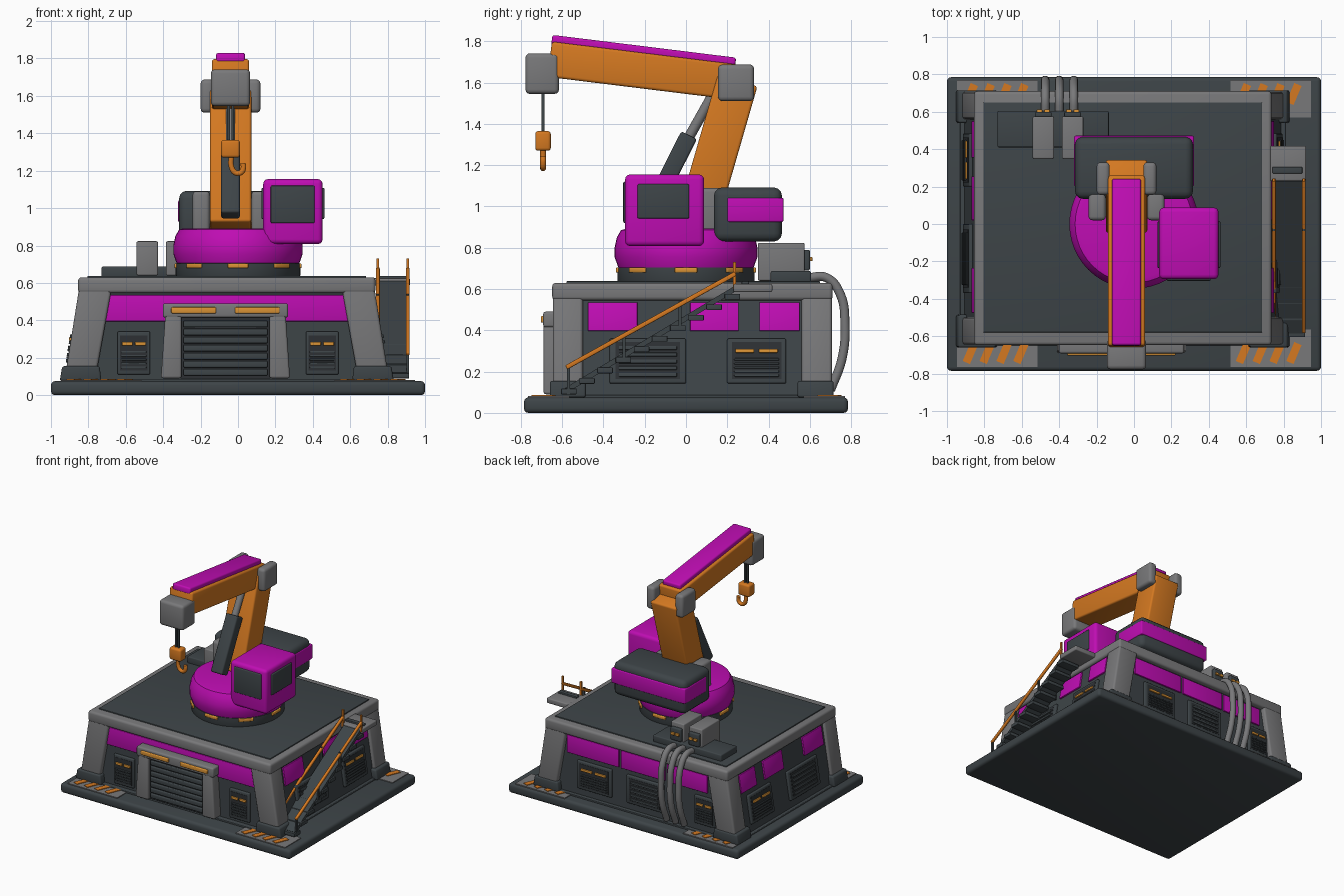
import bpy, bmesh, math
from mathutils import Matrix, Vector

cube = bpy.data.objects.get("Cube")
if cube:
    bpy.data.objects.remove(cube, do_unlink=True)


def material(name, r, g, b):
    m = bpy.data.materials.new(name)
    m.use_nodes = True
    m.diffuse_color = (r, g, b, 1)
    m.node_tree.nodes["Principled BSDF"].inputs["Base Color"].default_value = (r, g, b, 1)
    return m


DARK = material("dark slate", 0.047, 0.058, 0.064)
BLACK = material("vent charcoal", 0.026, 0.030, 0.034)
GREY = material("mid grey", 0.19, 0.19, 0.195)
MAGENTA = material("magenta", 0.52, 0.004, 0.45)
ORANGE = material("orange", 0.66, 0.19, 0.015)
AMBER = material("amber light", 0.70, 0.29, 0.035)
CX, CY = -0.06, 0.03          # centre of the building on its slab


def finish(name, bm, mat, matrix=None):
    bmesh.ops.recalc_face_normals(bm, faces=bm.faces)
    me = bpy.data.meshes.new(name)
    bm.to_mesh(me)
    bm.free()
    me.materials.append(mat)
    ob = bpy.data.objects.new(name, me)
    bpy.context.collection.objects.link(ob)
    if matrix:
        ob.matrix_world = matrix
    return ob


def boxes(name, parts, mat, bevel=0.0, matrix=None):
    """One object from boxes given as (x0, x1, y0, y1, z0, z1)."""
    bm = bmesh.new()
    for x0, x1, y0, y1, z0, z1 in parts:
        m = Matrix.Translation(((x0 + x1) / 2, (y0 + y1) / 2, (z0 + z1) / 2))
        bmesh.ops.create_cube(bm, size=1, matrix=m @ Matrix.Diagonal((x1 - x0, y1 - y0, z1 - z0, 1)))
    if bevel:
        bmesh.ops.bevel(bm, geom=bm.edges[:], offset=bevel, segments=3, profile=0.5, affect='EDGES')
    return finish(name, bm, mat, matrix)


def box(name, x0, x1, y0, y1, z0, z1, mat, bevel=0.0):
    return boxes(name, [(x0, x1, y0, y1, z0, z1)], mat, bevel)


def tapered(name, bottom, top, y0, y1, z0, z1, mat, bevel=0.0):
    """Block whose x range changes from bottom to top."""
    bm = bmesh.new()
    outline = [(bottom[0], z0), (bottom[1], z0), (top[1], z1), (top[0], z1)]
    face = bm.faces.new([bm.verts.new((x, y0, z)) for x, z in outline])
    ext = bmesh.ops.extrude_face_region(bm, geom=[face])
    bmesh.ops.translate(bm, vec=(0, y1 - y0, 0), verts=[v for v in ext["geom"] if isinstance(v, bmesh.types.BMVert)])
    if bevel:
        bmesh.ops.bevel(bm, geom=bm.edges[:], offset=bevel, segments=3, profile=0.5, affect='EDGES')
    return finish(name, bm, mat)


def beam(name, x, p0, p1, wx, wd, mat, bevel=0.0):
    """Box running between two (y, z) points."""
    dy, dz = p1[0] - p0[0], p1[1] - p0[1]
    h = math.hypot(dy, dz) / 2
    m = Matrix.Translation((x, (p0[0] + p1[0]) / 2, (p0[1] + p1[1]) / 2)) @ Matrix.Rotation(math.atan2(-dy, dz), 4, 'X')
    return boxes(name, [(-wx / 2, wx / 2, -wd / 2, wd / 2, -h, h)], mat, bevel, m)


def lathe(name, profile, mat, matrix=None, steps=48):
    bm = bmesh.new()
    vs = [bm.verts.new((r, 0, z)) for r, z in profile]
    es = [bm.edges.new(p) for p in zip(vs, vs[1:])]
    bmesh.ops.spin(bm, geom=vs + es, cent=(0, 0, 0), axis=(0, 0, 1), angle=2 * math.pi, steps=steps)
    bmesh.ops.remove_doubles(bm, verts=bm.verts, dist=0.0005)
    return finish(name, bm, mat, matrix)


def tube(name, points, radius, mat):
    cu = bpy.data.curves.new(name, 'CURVE')
    cu.dimensions, cu.bevel_depth, cu.bevel_resolution = '3D', radius, 3
    cu.use_fill_caps = True
    sp = cu.splines.new('BEZIER')
    sp.bezier_points.add(len(points) - 1)
    for bp, p in zip(sp.bezier_points, points):
        bp.co = p
        bp.handle_left_type = bp.handle_right_type = 'AUTO'
    cu.materials.append(mat)
    ob = bpy.data.objects.new(name, cu)
    bpy.context.collection.objects.link(ob)


def wall(side, u, z):
    """Frame on a wall: local x along it, -y outwards, z up."""
    if side == "front":
        return Matrix.Translation((u, -0.61, z))
    if side == "back":
        return Matrix.Translation((u, 0.67, z)) @ Matrix.Rotation(math.pi, 4, 'Z')
    s = 1 if side == "left" else -1
    x = CX + s * (0.85 - (z - 0.07) * 0.16)
    return Matrix.Translation((x, u, z)) @ Matrix.Rotation(-s * 0.16, 4, 'Y') @ Matrix.Rotation(s * math.pi / 2, 4, 'Z')


def vent(side, u, z, w, h, lights):
    m = wall(side, u, z)
    w, h = w / 2, h / 2
    boxes(side + "_vent_frame", [(-w, w, -0.018, 0.02, -h, h)], DARK, 0.008, m)
    boxes(side + "_vent_recess", [(-w * 0.84, w * 0.84, -0.02, 0, -h * 0.82, h * 0.82)], BLACK, 0, m)
    top = h * (0.15 if lights else 0.75)
    step = (top + h * 0.75) / 5
    slats = [(-w * 0.76, w * 0.76, -0.028, 0, -h * 0.72 + i * step, -h * 0.72 + (i + 0.55) * step) for i in range(5)]
    boxes(side + "_vent_slats", slats, DARK, 0.003, m)
    if lights:
        pair = [(s * w * 0.4 - w * 0.32, s * w * 0.4 + w * 0.32, -0.03, 0, h * 0.35, h * 0.52) for s in (-1, 1)]
        boxes(side + "_vent_lights", pair, AMBER, 0.004, m)


def panel(side, u0, u1):
    w = (u1 - u0) / 2
    boxes(side + "_magenta_panel", [(-w, w, -0.012, 0.01, -0.07, 0.07)], MAGENTA, 0.004, wall(side, (u0 + u1) / 2, 0.465))


# Ground slab and building shell
box("ground_slab", -1, 1, -0.785, 0.785, 0, 0.075, DARK, 0.022)
box("plinth", CX - 0.87, CX + 0.87, -0.65, 0.70, 0.07, 0.087, DARK, 0.005)
tapered("building_walls", (CX - 0.85, CX + 0.85), (CX - 0.765, CX + 0.765), -0.61, 0.67, 0.07, 0.6, DARK)
box("roof_frame", CX - 0.795, CX + 0.795, -0.648, 0.71, 0.545, 0.63, GREY, 0.018)
box("roof_deck", CX - 0.745, CX + 0.745, -0.58, 0.65, 0.6, 0.638, DARK, 0.004)

# Corner posts, feet and hazard pads
for s in (-1, 1):
    for y0, y1, fy0, fy1, py in ((-0.645, -0.50, -0.66, -0.485, -0.665), (0.56, 0.707, 0.54, 0.715, 0.67)):
        lo = sorted((CX + s * 0.70, CX + s * 0.865))
        hi = sorted((CX + s * 0.61, CX + s * 0.785))
        tapered("corner_post", lo, hi, y0, y1, 0.1, 0.6, GREY, 0.015)
        lo = sorted((CX + s * 0.67, CX + s * 0.893))
        hi = sorted((CX + s * 0.68, CX + s * 0.88))
        tapered("corner_foot", lo, hi, fy0, fy1, 0.075, 0.155, DARK, 0.012)
        px = s * 0.73
        box("corner_pad", px - 0.215, px + 0.215, py - 0.1, py + 0.1, 0.07, 0.081, GREY)
        for i in range(4):
            m = Matrix.Translation((px - 0.145 + i * 0.09, py + (0.025 if py > 0 else -0.025), 0.083)) @ Matrix.Rotation(-0.4, 4, 'Z')
            boxes("hazard_stripe", [(-0.021, 0.021, -0.055, 0.055, -0.003, 0.003)], ORANGE, 0, m)

# Wall panels and vents
panel("front", -0.71, 0.595)
for a, b in ((0.11, 0.56), (-0.29, 0.09), (-0.66, -0.31)):
    panel("back", a, b) if a < b else None
for side in ("left", "right"):
    for a, b in ((-0.475, -0.235), (0.02, 0.255), (0.355, 0.55)):
        panel(side, a, b)
    vent(side, -0.185, 0.25, 0.37, 0.22, False)
    vent(side, 0.342, 0.25, 0.285, 0.22, True)
for u in (-0.557, 0.45):
    vent("front", u, 0.225, 0.175, 0.23, True)
vent("back", 0.32, 0.25, 0.3, 0.22, True)
vent("back", -0.12, 0.25, 0.32, 0.22, False)
vent("back", -0.64, 0.25, 0.18, 0.22, True)

# Front roller door
DX = -0.067
for s in (-1, 1):
    tapered("door_jamb", sorted((DX + s * 0.235, DX + s * 0.345)), sorted((DX + s * 0.235, DX + s * 0.32)), -0.69, -0.6, 0.09, 0.46, GREY, 0.012)
    box("door_light", DX + s * 0.17 - 0.12, DX + s * 0.17 + 0.12, -0.703, -0.66, 0.437, 0.47, AMBER, 0.006)
box("door_lintel", DX - 0.335, DX + 0.335, -0.692, -0.6, 0.415, 0.49, GREY, 0.012)
box("door_recess", DX - 0.24, DX + 0.24, -0.66, -0.6, 0.09, 0.42, BLACK)
boxes("door_slats", [(DX - 0.225, DX + 0.225, -0.675, -0.64, 0.105 + i * 0.043, 0.14 + i * 0.043) for i in range(7)], DARK, 0.006)

# Side stairs, rails and landing
beam("stair_ramp", 0.83, (-0.58, 0.11), (0.235, 0.6), 0.145, 0.025, DARK)
boxes("stair_steps", [(0.76, 0.915, -0.605 + i * 0.088, -0.53 + i * 0.088, 0.09 + i * 0.051, 0.118 + i * 0.051) for i in range(10)], DARK, 0.004)
box("stair_landing", 0.70, 0.92, 0.23, 0.418, 0.585, 0.625, GREY, 0.008)
box("landing_grip", 0.74, 0.90, 0.27, 0.305, 0.62, 0.638, DARK, 0.005)
for x in (0.748, 0.908):
    beam("stair_rail", x, (-0.58, 0.22), (0.24, 0.675), 0.02, 0.022, ORANGE, 0.006)
    for y, z in ((-0.57, 0.09), (-0.3, 0.25), (-0.03, 0.41), (0.235, 0.6)):
        box("rail_post", x - 0.007, x + 0.007, y - 0.007, y + 0.007, z, z + 0.13, DARK if y < 0.2 else ORANGE)

# Roof equipment and rear pipes
box("roof_plate", -0.73, -0.135, 0.41, 0.605, 0.63, 0.687, DARK, 0.008)
for x in (-0.485, -0.328):
    box("roof_unit", x - 0.057, x + 0.057, 0.348, 0.575, 0.64, 0.823, GREY, 0.008)
    box("unit_back_cover", x - 0.045, x + 0.045, 0.57, 0.6, 0.69, 0.79, DARK, 0.008)
    boxes("unit_lights", [(x + d - 0.015, x + d + 0.015, 0.59, 0.612, 0.735, 0.755) for d in (-0.02, 0.02)], AMBER, 0.003)
for x in (-0.475, -0.40, -0.322):
    path = ((0.59, 0.655), (0.68, 0.655), (0.745, 0.58), (0.77, 0.42), (0.755, 0.26), (0.7, 0.11))
    tube("rear_pipe", [(x, y, z) for y, z in path], 0.023, GREY)

# Rotating turret
lathe("turret_ring", [(0, 0.63), (0.328, 0.63), (0.333, 0.64), (0.333, 0.705), (0, 0.72)], DARK)
lathe("turret_body", [(0, 0.705), (0.328, 0.705), (0.346, 0.755), (0.346, 0.80), (0.335, 0.85), (0.315, 0.885), (0.29, 0.892), (0, 0.892)], MAGENTA)
for i in range(8):
    boxes("turret_light", [(-0.055, 0.055, -0.34, -0.31, 0.679, 0.704)], AMBER, 0.006, Matrix.Rotation(i * math.pi / 4, 4, 'Z'))

# Operator cab
box("cab", 0.135, 0.452, -0.295, 0.088, 0.808, 1.155, MAGENTA, 0.025)
box("cab_front_window", 0.175, 0.41, -0.304, -0.28, 0.92, 1.12, DARK, 0.007)
for x in (0.126, 0.44):
    box("cab_side_window", x, x + 0.022, -0.235, 0.015, 0.942, 1.108, DARK, 0.007)

# Counterweight
box("counterweight", -0.315, 0.315, 0.135, 0.465, 0.83, 1.092, DARK, 0.04)
box("counterweight_band", -0.32, 0.32, 0.2, 0.472, 0.925, 1.042, MAGENTA, 0.008)

# Crane arm
AX = -0.04
for s in (-1, 1):
    cx = AX + s * 0.157
    box("shoulder_bracket", cx - 0.046, cx + 0.046, 0.02, 0.17, 0.86, 1.09, GREY, 0.02)
    cx = AX + s * 0.125
    box("elbow_cap", cx - 0.035, cx + 0.035, 0.155, 0.33, 1.51, 1.688, GREY, 0.022)
beam("lower_arm", AX, (0.045, 0.9), (0.25, 1.61), 0.222, 0.2, ORANGE, 0.014)
beam("upper_arm", AX, (-0.66, 1.713), (0.25, 1.601), 0.2, 0.172, ORANGE, 0.014)
beam("arm_cover", AX, (-0.65, 1.806), (0.24, 1.696), 0.155, 0.05, MAGENTA, 0.012)
box("arm_head", AX - 0.105, AX + 0.105, -0.778, -0.615, 1.545, 1.742, GREY, 0.022)
beam("piston_barrel", AX, (-0.18, 0.96), (0.015, 1.345), 0.1, 0.085, DARK, 0.012)
d = Vector((0, 0.135, 0.24))
rod = Matrix.Translation((AX, 0.0, 1.31)) @ d.to_track_quat('Z', 'Y').to_matrix().to_4x4()
lathe("piston_rod", [(0, 0), (0.025, 0), (0.025, 0.29), (0, 0.29)], GREY, rod, 20)

# Cables and hook
boxes("hoist_cables", [(AX + s - 0.007, AX + s + 0.007, -0.7, -0.686, 1.35, 1.56) for s in (-0.011, 0.011)], DARK)
box("hook_block", AX - 0.05, AX + 0.05, -0.73, -0.655, 1.27, 1.365, ORANGE, 0.014)
hook = ((-0.035, 1.28), (-0.036, 1.225), (-0.015, 1.19), (0.015, 1.19), (0.029, 1.215), (0.026, 1.24))
tube("hook", [(x, -0.692, z) for x, z in hook], 0.015, ORANGE)

# Smooth shading with crisp edges
bpy.ops.object.select_all(action='DESELECT')
meshes = [o for o in bpy.context.collection.objects if o.type == 'MESH']
for o in meshes:
    o.select_set(True)
bpy.context.view_layer.objects.active = meshes[0]
bpy.ops.object.shade_smooth_by_angle(angle=math.radians(35))
